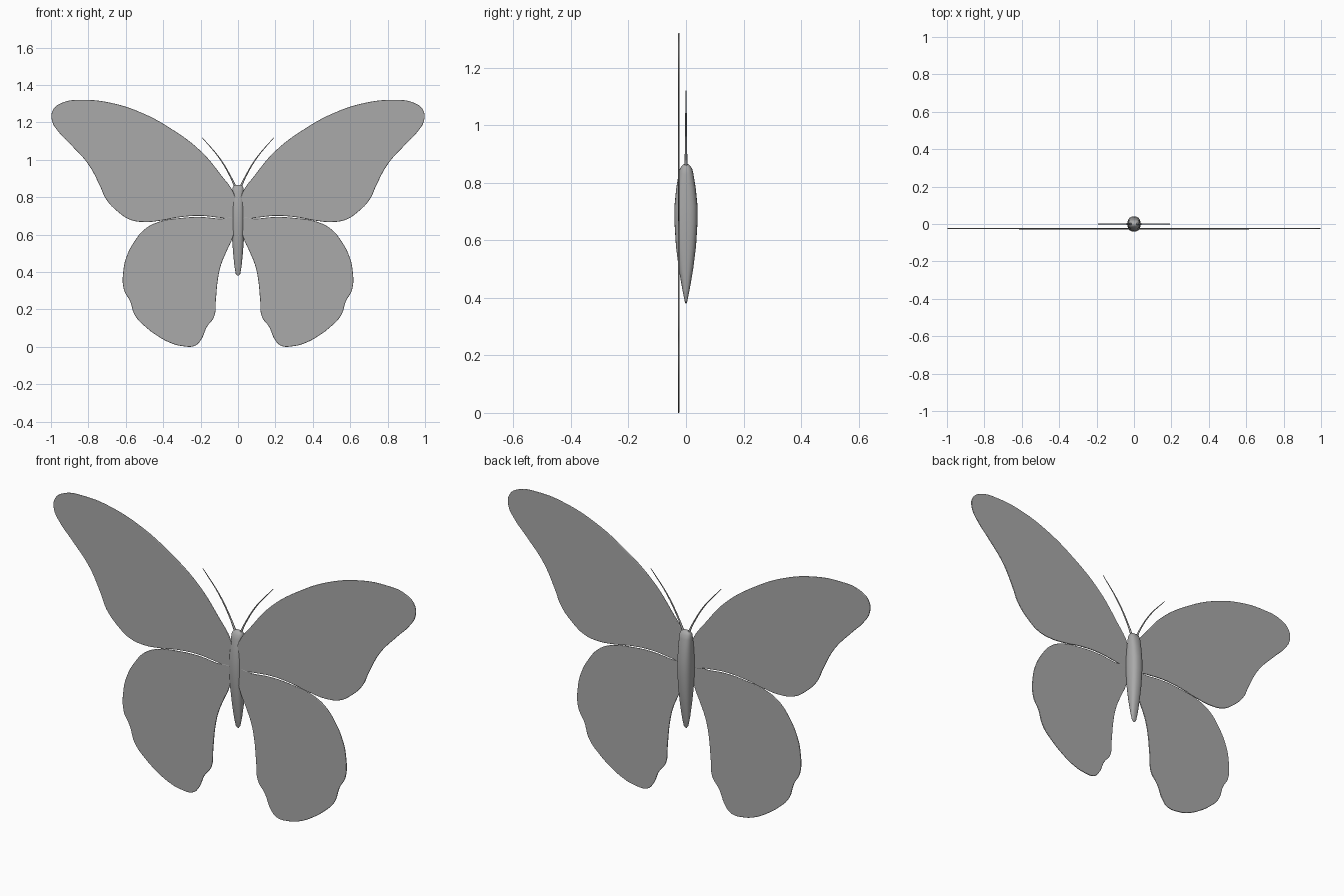
import bpy, bmesh, math

if "Cube" in bpy.data.objects:
    bpy.data.objects.remove(bpy.data.objects["Cube"])

grey = bpy.data.materials.new("soft grey")
grey.diffuse_color = (0.4, 0.4, 0.4, 1)
grey.use_nodes = True
grey.node_tree.nodes["Principled BSDF"].inputs["Base Color"].default_value = grey.diffuse_color

FORE = [(0.015, 0.80), (0.096, 0.925), (0.203, 1.05), (0.364, 1.17), (0.524, 1.255),
        (0.684, 1.305), (0.824, 1.32), (0.94, 1.305), (0.99, 1.265), (0.995, 1.21),
        (0.96, 1.15), (0.898, 1.085), (0.80, 0.975), (0.738, 0.86), (0.706, 0.79),
        (0.64, 0.72), (0.578, 0.68), (0.50, 0.667), (0.417, 0.674), (0.31, 0.693),
        (0.2, 0.70), (0.096, 0.69), (0.015, 0.685)]
HIND = [(0.015, 0.68), (0.1, 0.685), (0.2, 0.694), (0.31, 0.688), (0.417, 0.67),
        (0.497, 0.63), (0.556, 0.56), (0.594, 0.487), (0.612, 0.415), (0.61, 0.305),
        (0.578, 0.246), (0.55, 0.166), (0.487, 0.10), (0.433, 0.06), (0.364, 0.022),
        (0.30, 0.004), (0.23, 0.006), (0.198, 0.037), (0.166, 0.107), (0.128, 0.16),
        (0.118, 0.257), (0.107, 0.364), (0.09, 0.44), (0.06, 0.513), (0.03, 0.58)]


def add_object(name, mesh, angle):
    mesh.materials.clear()
    mesh.materials.append(grey)
    ob = bpy.data.objects.new(name, mesh)
    bpy.context.collection.objects.link(ob)
    bpy.ops.object.select_all(action='DESELECT')
    ob.select_set(True)
    bpy.context.view_layer.objects.active = ob
    bpy.ops.object.shade_smooth_by_angle(angle=math.radians(angle))
    return ob


def curve_to_mesh(name, curve, angle):
    tmp = bpy.data.objects.new("tmp", curve)
    bpy.context.collection.objects.link(tmp)
    mesh = bpy.data.meshes.new_from_object(tmp.evaluated_get(bpy.context.evaluated_depsgraph_get()))
    bpy.data.objects.remove(tmp)
    mesh.name = name
    return add_object(name, mesh, angle)


def add_bezier(curve, pts):
    sp = curve.splines.new('BEZIER')
    sp.bezier_points.add(len(pts) - 1)
    for bp, p in zip(sp.bezier_points, pts):
        bp.co = p
        bp.handle_left_type = bp.handle_right_type = 'AUTO'
    return sp


# Thin wing plate with rounded rim, standing upright
def wing(name, pts, side, y):
    c = bpy.data.curves.new(name, 'CURVE')
    c.dimensions = '2D'
    c.fill_mode = 'BOTH'
    c.resolution_u = 6
    c.bevel_depth = 0.003
    c.bevel_resolution = 2
    c.offset = -0.003
    add_bezier(c, [(side * x, z, 0) for x, z in pts]).use_cyclic_u = True
    ob = curve_to_mesh(name, c, 60)
    ob.rotation_euler.x = math.pi / 2
    ob.location.y = y


# Tapered feeler
def antenna(name, side):
    c = bpy.data.curves.new(name, 'CURVE')
    c.dimensions = '3D'
    c.bevel_depth = 0.005
    c.bevel_resolution = 2
    c.use_fill_caps = True
    sp = add_bezier(c, [(side * 0.012, 0, 0.85), (side * 0.04, 0, 0.91),
                        (side * 0.1, 0, 1.01), (side * 0.193, 0, 1.12)])
    for bp, r in zip(sp.bezier_points, (1.2, 0.8, 0.6, 0.3)):
        bp.radius = r
    curve_to_mesh(name, c, 60)


for side, tag in ((-1, "left"), (1, "right")):
    wing(tag + "_forewing", FORE, side, -0.025)
    wing(tag + "_hindwing", HIND, side, -0.0255)
    antenna(tag + "_antenna", side)

# Body: stacked rounded-square rings (z, half width, half depth)
RINGS = [(0.38, 0.004, 0.002), (0.39, 0.012, 0.005), (0.43, 0.019, 0.013), (0.50, 0.026, 0.025),
         (0.58, 0.032, 0.035), (0.66, 0.035, 0.04), (0.72, 0.035, 0.04), (0.78, 0.033, 0.034),
         (0.83, 0.031, 0.026), (0.85, 0.029, 0.021), (0.862, 0.022, 0.012), (0.866, 0.010, 0.005)]
N = 24
bm = bmesh.new()


def power(v):
    return math.copysign(abs(v) ** 0.8, v)


loops = []
for z, rx, ry in RINGS:
    loops.append([bm.verts.new((rx * power(math.cos(2 * math.pi * i / N)),
                                ry * power(math.sin(2 * math.pi * i / N)), z)) for i in range(N)])
for a, b in zip(loops, loops[1:]):
    for i in range(N):
        j = (i + 1) % N
        bm.faces.new((a[i], a[j], b[j], b[i]))
bm.faces.new(loops[0][::-1])
bm.faces.new(loops[-1])
body = bpy.data.meshes.new("body")
bm.to_mesh(body)
bm.free()
add_object("body", body, 70)
